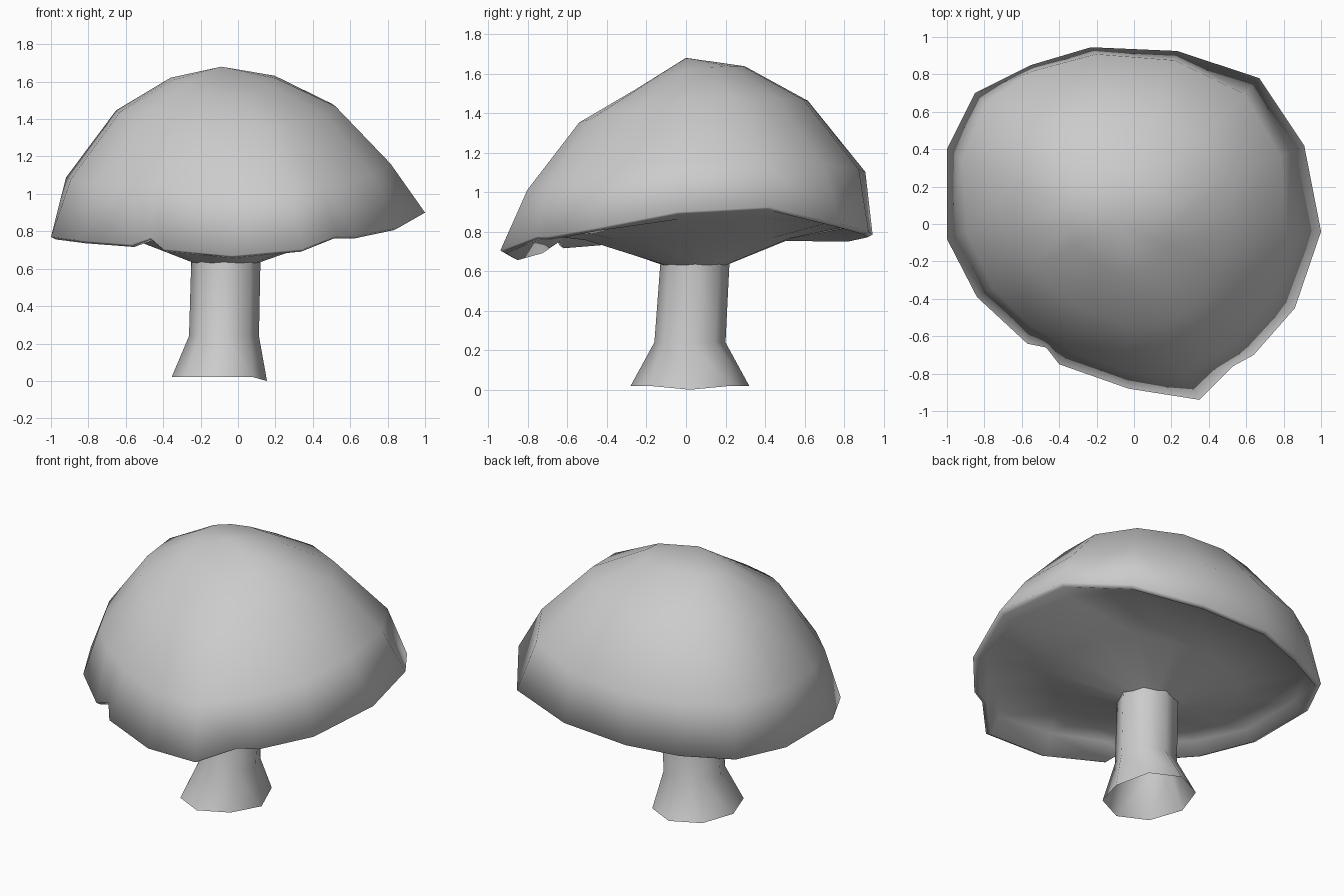
import bpy, bmesh, math
from mathutils import Vector

if "Cube" in bpy.data.objects:
    bpy.data.objects.remove(bpy.data.objects["Cube"])

# outer rim of the cap, counter-clockwise seen from above
RIM = [(1.0, -.04, .9), (.91, .42, .925), (.67, .78, .84), (.23, .925, .8),
       (-.23, .945, .785), (-.55, .85, .765), (-.85, .7, .765), (-1.0, .4, .77),
       (-1.0, -.08, .77), (-.84, -.39, .75), (-.57, -.64, .73), (-.47, -.66, .765),
       (-.4, -.75, .705), (-.03, -.88, .67), (.35, -.94, .705), (.53, -.76, .775),
       (.64, -.7, .775), (.86, -.45, .82)]
RIM = [Vector(p) for p in RIM]
APEX = Vector((-.09, 0, 1.68))


def loft(name, rings, tip=None):
    """Join equal rings of points with quads, first ring optionally closed to a tip."""
    bm = bmesh.new()
    vr = [[bm.verts.new(p) for p in r] for r in rings]
    n = len(vr[0])
    if tip is not None:
        t = bm.verts.new(tip)
        for i in range(n):
            bm.faces.new((t, vr[0][i], vr[0][(i + 1) % n]))
    for a, b in zip(vr, vr[1:]):
        for i in range(n):
            j = (i + 1) % n
            bm.faces.new((a[i], b[i], b[j], a[j]))
    me = bpy.data.meshes.new(name)
    bm.to_mesh(me)
    bm.free()
    for p in me.polygons:
        p.use_smooth = True
    ob = bpy.data.objects.new(name, me)
    bpy.context.collection.objects.link(ob)
    return ob


def cap_ring(s, h):
    """Rim shrunk to s and raised to h of the cap height; steeper at the back, flatter in front."""
    out = []
    n = len(RIM)
    for i, p in enumerate(RIM):
        smooth = (RIM[i - 1] + p * 2 + RIM[(i + 1) % n]) / 4
        q = p.lerp(smooth, min(1, h * 2))
        k = s
        if h > 0:
            k *= 1 + .085 * max(0, q.y) - .055 * max(0, q.x)
        x = APEX.x + (q.x - APEX.x) * k
        y = APEX.y + (q.y - APEX.y) * k
        z = q.z + (APEX.z - q.z) * h + (.11 if q.y < 0 else .03) * q.y * h
        out.append((x, y, z))
    return out


def under_ring(s, dz, flat):
    """Rim shrunk for the underside, z blended towards an even level."""
    return [(-.06 + (p.x + .06) * s, .03 + (p.y - .03) * s,
             p.z + (.79 - p.z) * flat + dz) for p in RIM]


def ellipse(cx, cy, rx, ry, z, angles):
    return [(cx + rx * math.cos(a), cy + ry * math.sin(a), z) for a in angles]


# cap: dome, rolled lip hanging below a funnel-shaped underside
angles = [math.atan2(p.y - .03, p.x + .06) for p in RIM]
rings = [cap_ring(.3, .925), cap_ring(.625, .735), cap_ring(.91, .345), cap_ring(1, 0),
         under_ring(.97, -.014, 0), under_ring(.92, .04, .7), under_ring(.55, -.025, .9),
         ellipse(-.065, .045, .17, .16, .63, angles)]
loft("mushroom_cap", rings, APEX)

# stem: open eight-sided tube with a flared foot
oct_angles = [math.tau * i / 8 for i in range(8)]
foot = [(x, y, 0.0 if i == 0 else .02) for i, (x, y, z) in
        enumerate(ellipse(-.1, .02, .255, .3, 0, oct_angles))]
loft("mushroom_stem", [ellipse(-.065, .045, .185, .175, .64, oct_angles),
                       ellipse(-.075, .02, .187, .18, .24, oct_angles), foot])
